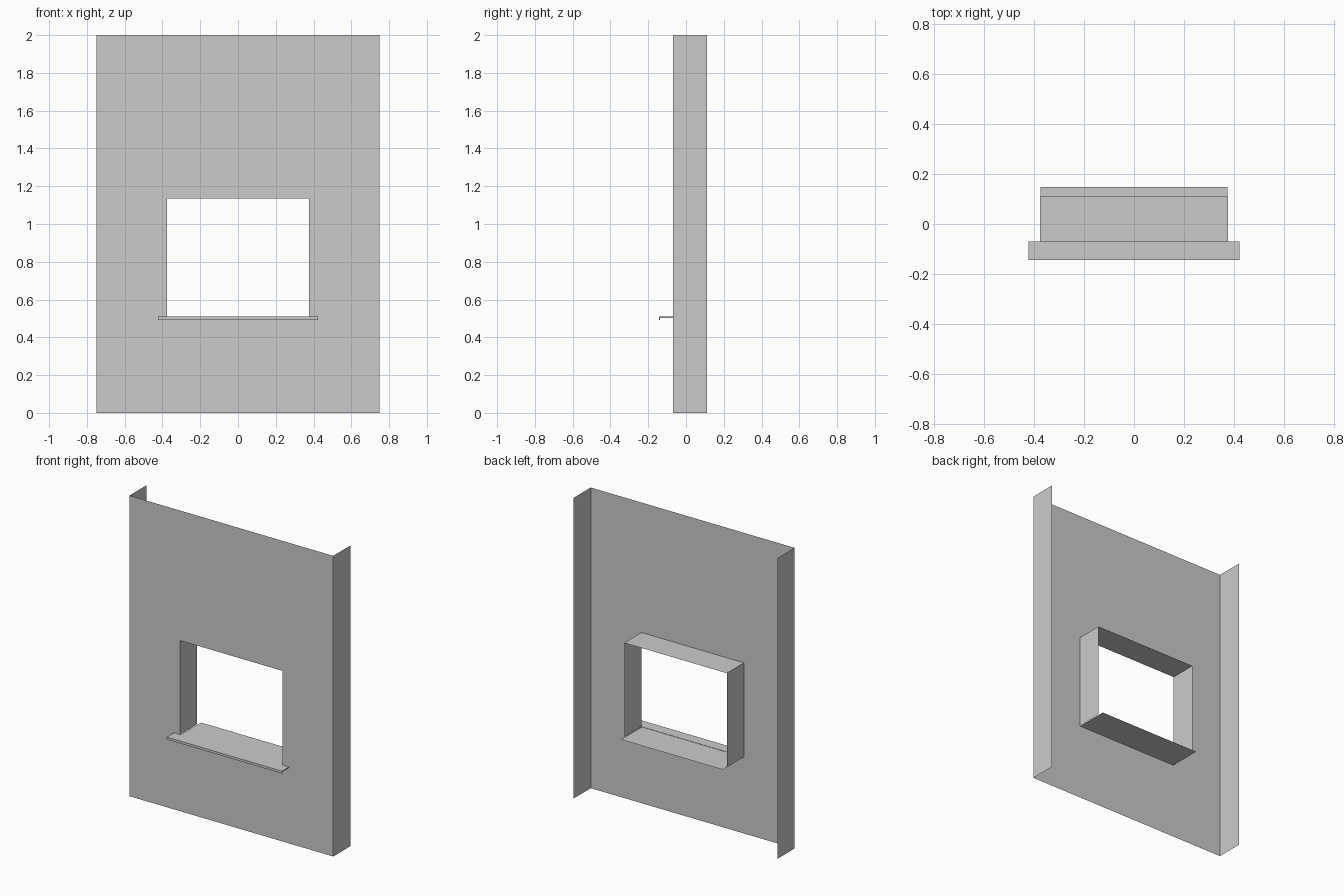
import bpy, bmesh

if "Cube" in bpy.data.objects:
    bpy.data.objects.remove(bpy.data.objects["Cube"])

FRONT, BACK = -0.07, 0.11          # wall face and rear edge of the returns
SILL_Z = 0.509                     # top of the sill / bottom of the opening


def make_object(name, bm, normals=True):
    if normals:
        bmesh.ops.recalc_face_normals(bm, faces=bm.faces)
    mesh = bpy.data.meshes.new(name)
    bm.to_mesh(mesh)
    bm.free()
    obj = bpy.data.objects.new(name, mesh)
    bpy.context.collection.objects.link(obj)
    return obj


def rect(bm, x, z0, z1, y):
    return [bm.verts.new((sx * x, y, z)) for sx, z in
            ((-1, z0), (1, z0), (1, z1), (-1, z1))]


# Wall sheet: front face with an opening, side returns and window reveals
bm = bmesh.new()
outer, inner = rect(bm, 0.75, 0, 2, FRONT), rect(bm, 0.377, SILL_Z, 1.135, FRONT)
outer_back, inner_back = rect(bm, 0.75, 0, 2, BACK), rect(bm, 0.377, SILL_Z, 1.135, BACK)
for i in range(4):
    j = (i + 1) % 4
    bm.faces.new((outer[i], outer[j], inner[j], inner[i]))
    if i in (1, 3):                # left and right returns only
        bm.faces.new((outer[j], outer[i], outer_back[i], outer_back[j]))
    if i > 0:                      # jambs and head; the sill closes the bottom
        bm.faces.new((inner[i], inner[j], inner_back[j], inner_back[i]))
make_object("wall_panel", bm, normals=False)

# Sill sheet running through the opening and out past the back
bm = bmesh.new()
bm.faces.new([bm.verts.new((x, y, SILL_Z - 0.002)) for x, y in
              ((-0.375, FRONT), (0.375, FRONT), (0.375, 0.148), (-0.375, 0.148))])
make_object("sill_sheet", bm, normals=False)

# Overhanging sill nose with a downturned drip edge, extruded along x
profile = [(FRONT, SILL_Z), (-0.144, SILL_Z), (-0.144, 0.493),
           (-0.138, 0.493), (-0.138, 0.503), (FRONT, 0.503)]
bm = bmesh.new()
face = bm.faces.new([bm.verts.new((-0.424, y, z)) for y, z in profile])
ext = bmesh.ops.extrude_face_region(bm, geom=[face], use_keep_orig=True)
moved = [v for v in ext["geom"] if isinstance(v, bmesh.types.BMVert)]
bmesh.ops.translate(bm, verts=moved, vec=(0.848, 0, 0))
make_object("sill_nose", bm)
